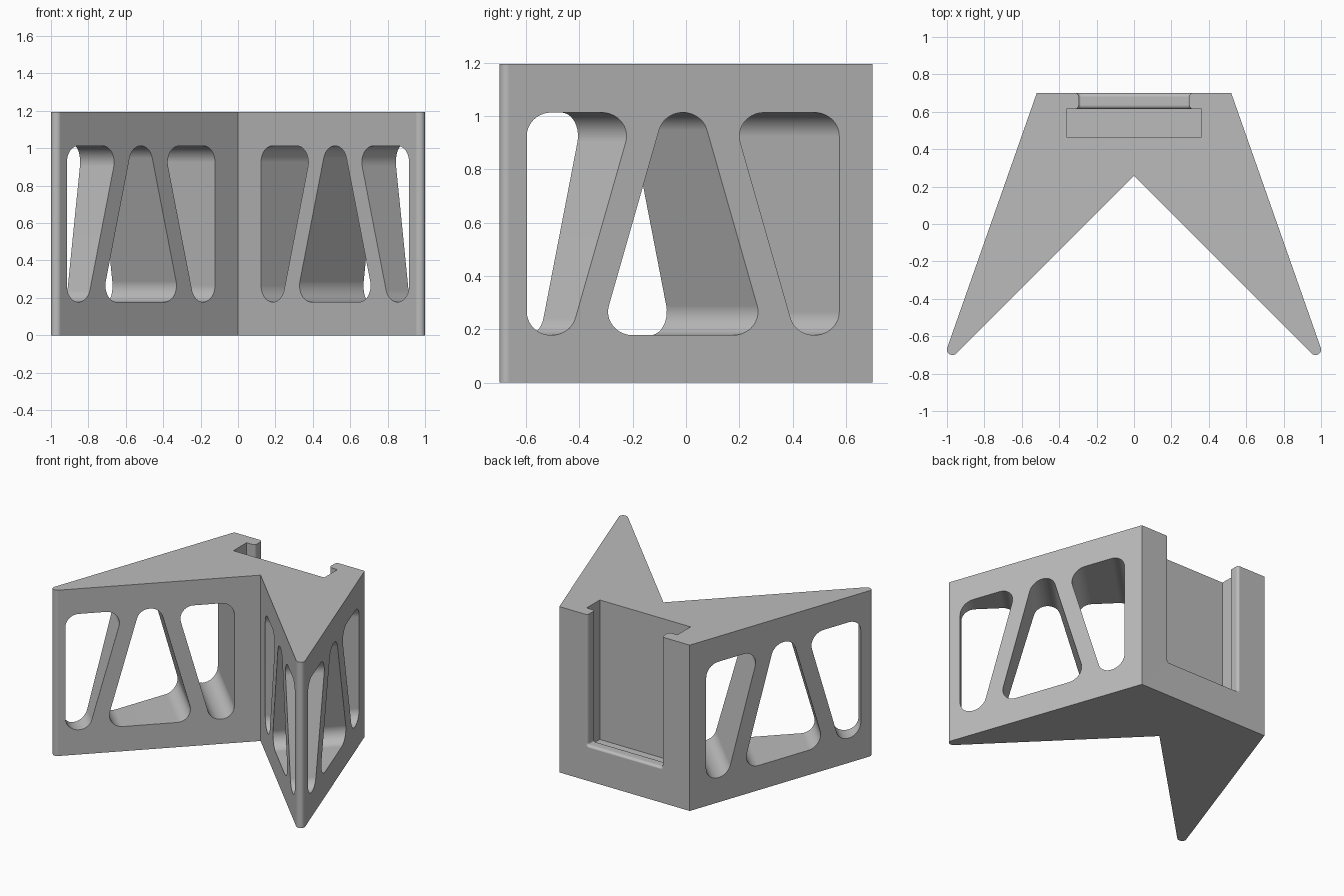
import bpy, bmesh, math
from mathutils import Vector

if "Cube" in bpy.data.objects:
    bpy.data.objects.remove(bpy.data.objects["Cube"])

HEIGHT = 1.195
BACK = 0.7
NOTCH = 0.257          # y of the inner corner between the two arms
ROOT2 = math.sqrt(2)


def rounded(corners, steps=10):
    """2D outline from (x, y, radius) corners, with an arc at each radius."""
    out = []
    for i, (x, y, r) in enumerate(corners):
        p = Vector((x, y))
        if r == 0:
            out.append(p)
            continue
        a = (Vector(corners[i - 1][:2]) - p).normalized()
        b = (Vector(corners[(i + 1) % len(corners)][:2]) - p).normalized()
        half = a.angle(b) / 2
        centre = p + (a + b).normalized() * r / math.sin(half)
        start = p + a * r / math.tan(half) - centre
        turn = math.pi - 2 * half
        sign = 1 if a.x * b.y - a.y * b.x < 0 else -1
        for k in range(steps + 1):
            ang = sign * turn * k / steps
            c, s = math.cos(ang), math.sin(ang)
            out.append(centre + Vector((start.x * c - start.y * s,
                                        start.x * s + start.y * c)))
    return out


def loft(name, rings):
    """Closed solid through rings with equal point counts, facing outward."""
    bm = bmesh.new()
    loops = [[bm.verts.new(p) for p in ring] for ring in rings]
    bm.faces.new(list(reversed(loops[0])))
    bm.faces.new(loops[-1])
    n = len(loops[0])
    for low, high in zip(loops, loops[1:]):
        for i in range(n):
            j = (i + 1) % n
            bm.faces.new((low[i], low[j], high[j], high[i]))
    bm.normal_update()
    if bm.calc_volume(signed=True) < 0:
        bmesh.ops.reverse_faces(bm, faces=bm.faces[:])
    mesh = bpy.data.meshes.new(name)
    bm.to_mesh(mesh)
    bm.free()
    obj = bpy.data.objects.new(name, mesh)
    bpy.context.scene.collection.objects.link(obj)
    return obj


def cut(body, cutter):
    """Subtract the cutter for good with the first solver that succeeds."""
    cutter.hide_render = True
    mod = body.modifiers.new("cut", 'BOOLEAN')
    mod.operation = 'DIFFERENCE'
    mod.object = cutter
    for solver in ('EXACT', 'MANIFOLD', 'FLOAT'):
        mod.solver = solver
        bpy.context.view_layer.update()
        graph = bpy.context.evaluated_depsgraph_get()
        mesh = bpy.data.meshes.new_from_object(body.evaluated_get(graph))
        if len(mesh.polygons) > len(body.data.polygons):
            break
    body.modifiers.clear()
    body.data = mesh
    bpy.data.objects.remove(cutter)


# V-shaped bracket body with rounded arm tips
tip_in, tip_out, tip_r = NOTCH + BACK, 1.012, 0.028
half = [(0.52, BACK, 0), (tip_out, -BACK, tip_r), (tip_in, -BACK, tip_r)]
outline = half + [(0, NOTCH, 0)] + [(-x, y, r) for x, y, r in reversed(half)]
plan = rounded(outline)
body = loft("bracket_body", [[(p.x, p.y, z) for p in plan] for z in (0, HEIGHT)])

# Truss windows, cut square to the inner face of each arm
LOW, HIGH, R = 0.178, 1.013, 0.088
MID, SIDE = 0.519 * ROOT2, 0.396 * ROOT2      # along the inner face
TOP, BASE = 0.068, 0.296                     # half widths of the middle window
triangle = [(MID - BASE, LOW, R), (MID + BASE, LOW, R),
            (MID + TOP, HIGH, R), (MID - TOP, HIGH, R)]
slot = [(SIDE, LOW), (SIDE, HIGH), (0.175, HIGH), (0.403, LOW)]
windows = [triangle]
for way in (-1, 1):
    windows.append([(MID + way * u, z, R) for u, z in slot])

for side in (-1, 1):
    for window in windows:
        shape = rounded(window)
        rings = []
        for depth in (-0.08, 0.8):
            rings.append([(side * (p.x / ROOT2 + depth),
                           NOTCH - p.x / ROOT2 + depth, p.y) for p in shape])
        cut(body, loft("window_cutter", rings))

# Wide pocket behind the back lip, open at the top
LIP_IN = 0.615
pocket = [(-0.362, 0.465), (0.362, 0.465), (0.362, LIP_IN), (-0.362, LIP_IN)]
cut(body, loft("pocket_cutter",
               [[(x, y, z) for x, y in pocket] for z in (0.19, HEIGHT + 0.3)]))

# Narrower opening through the lip, with rounded edges on both sides
FILLET = 0.022
arc = [i * math.pi / 12 for i in range(7)]
fillet = [(FILLET * (1 - math.cos(a)), FILLET * (1 - math.sin(a))) for a in arc]
layers = [(LIP_IN - 0.03, FILLET)]
layers += [(LIP_IN - 0.001 + d, grow) for d, grow in fillet]
layers += [(BACK + 0.001 - d, grow) for d, grow in reversed(fillet)]
layers += [(BACK + 0.05, FILLET)]
rings = []
for y, grow in layers:
    w, floor, r = 0.295 + grow, 0.255 - grow, 0.012 + grow
    shape = rounded([(-w, floor, r), (w, floor, r),
                     (w, HEIGHT + 0.2, 0), (-w, HEIGHT + 0.2, 0)], 6)
    rings.append([(p.x, y, p.y) for p in shape])
cut(body, loft("opening_cutter", rings))

# Single plain grey
grey = bpy.data.materials.new("plain_grey")
grey.use_nodes = True
colour = (0.5, 0.5, 0.5, 1)
grey.diffuse_color = colour
grey.node_tree.nodes["Principled BSDF"].inputs["Base Color"].default_value = colour
body.data.materials.clear()
body.data.materials.append(grey)

# Smooth curved walls, crisp edges
bpy.ops.object.select_all(action='DESELECT')
body.select_set(True)
bpy.context.view_layer.objects.active = body
bpy.ops.object.shade_smooth_by_angle(angle=math.radians(30))
weighted = body.modifiers.new("flat_wall_normals", 'WEIGHTED_NORMAL')
weighted.keep_sharp = True
